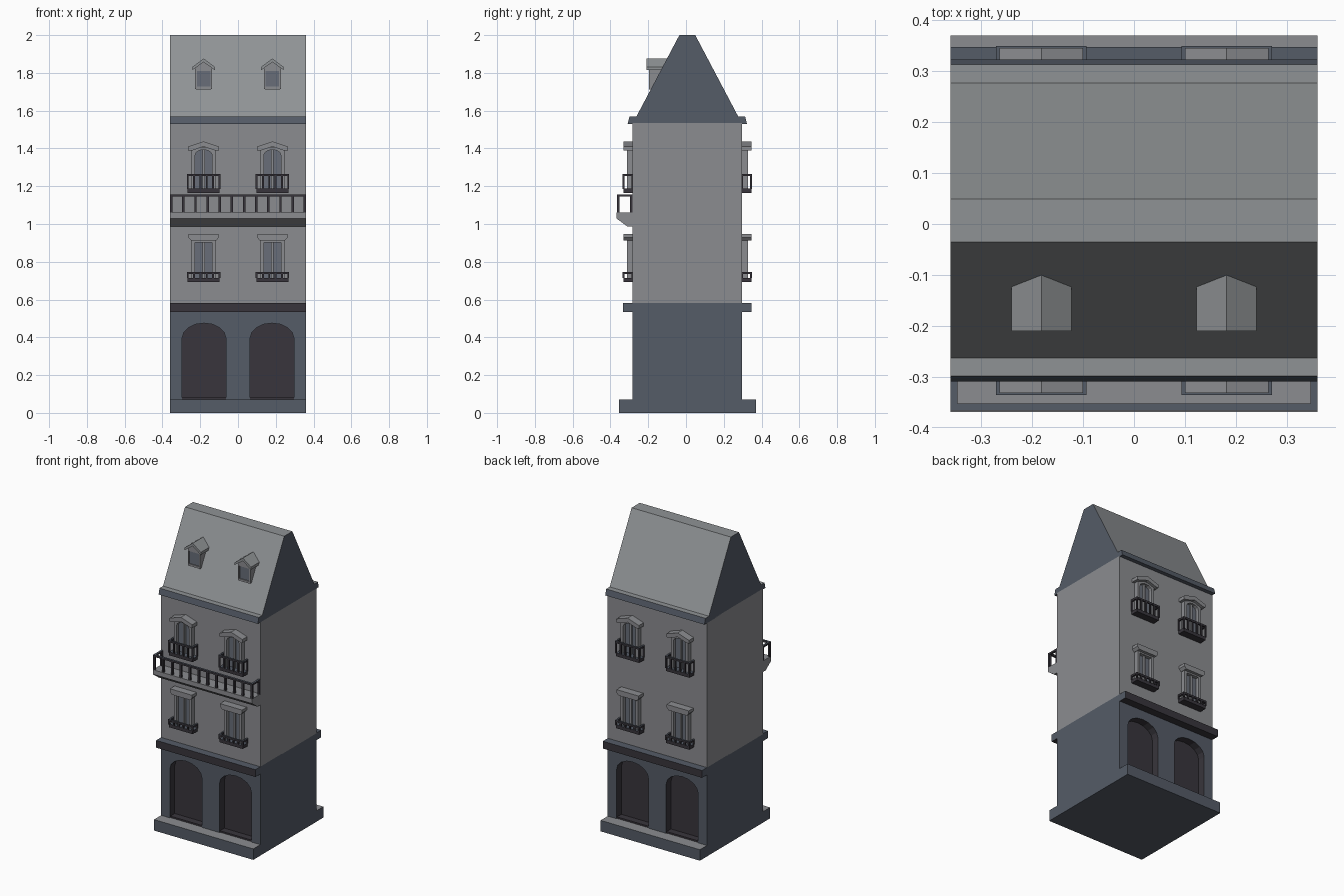
import bpy, bmesh, math

if "Cube" in bpy.data.objects:
    bpy.data.objects.remove(bpy.data.objects["Cube"])

C = 0.007          # y centre of the main block
W = 0.36           # half width of the house
WALL, ROOF, SLATE, DARK, GLASS = range(5)
MATS = []
for name, col in [("wall grey", (0.26, 0.265, 0.28)),
                  ("roof grey", (0.275, 0.29, 0.30)),
                  ("slate blue", (0.09, 0.106, 0.135)),
                  ("dark iron", (0.04, 0.036, 0.045)),
                  ("window glass", (0.14, 0.155, 0.19))]:
    m = bpy.data.materials.new(name)
    m.diffuse_color = (*col, 1)
    m.use_nodes = True
    m.node_tree.nodes["Principled BSDF"].inputs["Base Color"].default_value = m.diffuse_color
    MATS.append(m)


def prism(bm, pts, axis, a, b, mat):
    """Extrude a profile: axis 'x' takes (y,z) points, axis 'y' takes (x,z)."""
    def at(p, t):
        return (t, p[0], p[1]) if axis == 'x' else (p[0], t, p[1])
    va = [bm.verts.new(at(p, a)) for p in pts]
    vb = [bm.verts.new(at(p, b)) for p in pts]
    n = len(pts)
    faces = [bm.faces.new(va), bm.faces.new(vb)]
    for i in range(n):
        j = (i + 1) % n
        faces.append(bm.faces.new((va[i], va[j], vb[j], vb[i])))
    bmesh.ops.recalc_face_normals(bm, faces=faces)
    for f in faces:
        f.normal_update()
        f.material_index = mat(f.normal, f.calc_center_median()) if callable(mat) else mat


def box(bm, x0, x1, y0, y1, z0, z1, mat):
    prism(bm, [(x0, z0), (x1, z0), (x1, z1), (x0, z1)], 'y', y0, y1, mat)


def finish(bm, name):
    me = bpy.data.meshes.new(name)
    bm.to_mesh(me)
    bm.free()
    for m in MATS:
        me.materials.append(m)
    ob = bpy.data.objects.new(name, me)
    bpy.context.collection.objects.link(ob)


def arch(x, hw, z0, spring, rise, n):
    """Open arch outline from right foot to left foot."""
    top = [(x + hw * math.cos(math.pi * i / n), spring + rise * math.sin(math.pi * i / n))
           for i in range(n + 1)]
    return [(x + hw, z0)] + top + [(x - hw, z0)]


def topped(top, rest):
    return lambda n, c: top if n.z > 0.9 else rest


iron = topped(SLATE, DARK)

# Base plinth
bm = bmesh.new()
box(bm, -W, W, C - 0.363, C + 0.363, 0, 0.072, topped(WALL, SLATE))
finish(bm, "plinth")

# Ground floor: core with dark door faces, and arched facade bays front and back
bm = bmesh.new()
box(bm, -W, W, C - 0.24, C + 0.24, 0.06, 0.54, lambda n, c: DARK if abs(n.y) > 0.5 else SLATE)
finish(bm, "ground_floor_core")
bm = bmesh.new()
reveal = lambda n, c: DARK if abs(n.y) < 0.5 and 0.05 < abs(c.x) < 0.31 and c.z < 0.5 else SLATE
for s in (-1, 1):
    for x in (-0.18, 0.18):
        pts = [(x - 0.18, 0.07), (x - 0.18, 0.54), (x + 0.18, 0.54), (x + 0.18, 0.07)]
        pts += arch(x, 0.116, 0.07, 0.395, 0.08, 8)
        prism(bm, pts, 'y', C + s * 0.24, C + s * 0.29, reveal)
    # door threshold
    box(bm, -0.3, 0.3, C + s * 0.235, C + s * 0.285, 0.06, 0.082, DARK)
finish(bm, "arched_bays")

# Belt course above the shops
bm = bmesh.new()
box(bm, -W, W, C - 0.341, C + 0.341, 0.535, 0.583, lambda n, c: DARK if abs(n.y) > 0.5 or n.z < -0.5 else SLATE)
finish(bm, "belt_course")

# Upper storeys
bm = bmesh.new()
box(bm, -W, W, C - 0.29, C + 0.29, 0.58, 1.535, WALL)
finish(bm, "upper_walls")

# Cornice and roof
bm = bmesh.new()
prism(bm, [(C - 0.316, 1.53), (C - 0.306, 1.568), (C + 0.306, 1.568), (C + 0.316, 1.53)],
      'x', -W, W, topped(ROOF, SLATE))
finish(bm, "cornice")
bm = bmesh.new()
prism(bm, [(C - 0.271, 1.566), (C - 0.042, 2.0), (C + 0.042, 2.0), (C + 0.271, 1.566)],
      'x', -W, W, lambda n, c: SLATE if abs(n.x) > 0.5 else ROOF)
finish(bm, "roof")


def window(x, s, upper):
    """One window with frame, panes, hood and small iron balcony."""
    y = lambda d: C + s * d
    z0, z1 = (1.17, 1.405) if upper else (0.70, 0.925)
    bm = bmesh.new()
    pts = [(x - 0.063, z0), (x - 0.063, z1), (x + 0.063, z1), (x + 0.063, z0)]
    pts += arch(x, 0.045, z0, 1.365, 0.028, 6) if upper else arch(x, 0.045, z0, 0.902, 0, 1)
    prism(bm, pts, 'y', y(0.285), y(0.32), WALL)
    box(bm, x - 0.006, x + 0.006, y(0.285), y(0.309), z0, z1 - 0.01, WALL)
    finish(bm, "window_frame")
    bm = bmesh.new()
    box(bm, x - 0.05, x + 0.05, y(0.288), y(0.297), z0, z1 - 0.005, GLASS)
    finish(bm, "window_panes")
    # hood: pediment above, flat moulding below
    bm = bmesh.new()
    if upper:
        pts = [(-0.082, 1.388), (-0.082, 1.41), (0, 1.437), (0.082, 1.41), (0.082, 1.388),
               (0.064, 1.388), (0, 1.41), (-0.064, 1.388)]
    else:
        pts = [(-0.066, 0.912), (-0.08, 0.928), (-0.08, 0.947), (0.08, 0.947),
               (0.08, 0.928), (0.066, 0.912)]
    prism(bm, [(x + px, pz) for px, pz in pts], 'y', y(0.285), y(0.339), WALL)
    finish(bm, "window_hood")
    # iron balcony
    bm = bmesh.new()
    zs, zr = (1.165, 1.265) if upper else (0.693, 0.746)
    box(bm, x - 0.085, x + 0.085, y(0.285), y(0.339), zs, zs + 0.022, iron)
    railing(bm, x, 0.089, y(0.285), y(0.343), zs + 0.02, zr, 6, 0.010)
    finish(bm, "window_balcony")


def railing(bm, x, hw, ywall, yout, z0, z1, count, t):
    """Three-sided rail with evenly spaced balusters."""
    d = math.copysign(t, ywall - yout)
    box(bm, x - hw, x + hw, yout, yout + d, z1 - 0.012, z1, iron)
    for k in (-1, 1):
        box(bm, x + k * hw, x + k * (hw - t), yout, ywall, z1 - 0.012, z1, iron)
        box(bm, x + k * hw, x + k * (hw - t), ywall, ywall - d, z0, z1, iron)
    for i in range(count):
        px = x - hw + t / 2 + (2 * hw - t) * i / (count - 1)
        box(bm, px - t / 2, px + t / 2, yout, yout + d, z0, z1 - 0.01, DARK)


for s in (-1, 1):
    for x in (-0.182, 0.182):
        window(x, s, True)
        window(x, s, False)

# Long front balcony with a moulded slab
bm = bmesh.new()
prism(bm, [(-0.28, 0.988), (-0.312, 0.988), (-0.369, 1.03), (-0.369, 1.06), (-0.28, 1.06)],
      'x', -W, W, WALL)
finish(bm, "long_balcony_slab")
bm = bmesh.new()
railing(bm, 0, W, -0.283, -0.366, 1.055, 1.157, 12, 0.013)
finish(bm, "long_balcony_railing")

# Roof dormers on the front slope
for x in (-0.182, 0.182):
    bm = bmesh.new()
    yb = -0.08
    box(bm, x - 0.045, x + 0.045, -0.186, yb, 1.715, 1.83, WALL)
    pts = [(-0.045, 1.715), (-0.045, 1.835), (0, 1.862), (0.045, 1.835), (0.045, 1.715),
           (0.036, 1.715), (0.036, 1.81), (-0.036, 1.81), (-0.036, 1.715)]
    prism(bm, [(x + px, pz) for px, pz in pts], 'y', -0.196, -0.18, WALL)
    box(bm, x - 0.04, x + 0.04, -0.196, -0.18, 1.713, 1.727, WALL)
    finish(bm, "dormer_body")
    bm = bmesh.new()
    box(bm, x - 0.036, x + 0.036, -0.190, -0.184, 1.725, 1.81, GLASS)
    finish(bm, "dormer_pane")
    bm = bmesh.new()
    pts = [(-0.059, 1.815), (-0.059, 1.832), (0, 1.876), (0.059, 1.832), (0.059, 1.815), (0, 1.857)]
    prism(bm, [(x + px, pz) for px, pz in pts], 'y', -0.21, yb, ROOF)
    finish(bm, "dormer_roof")
